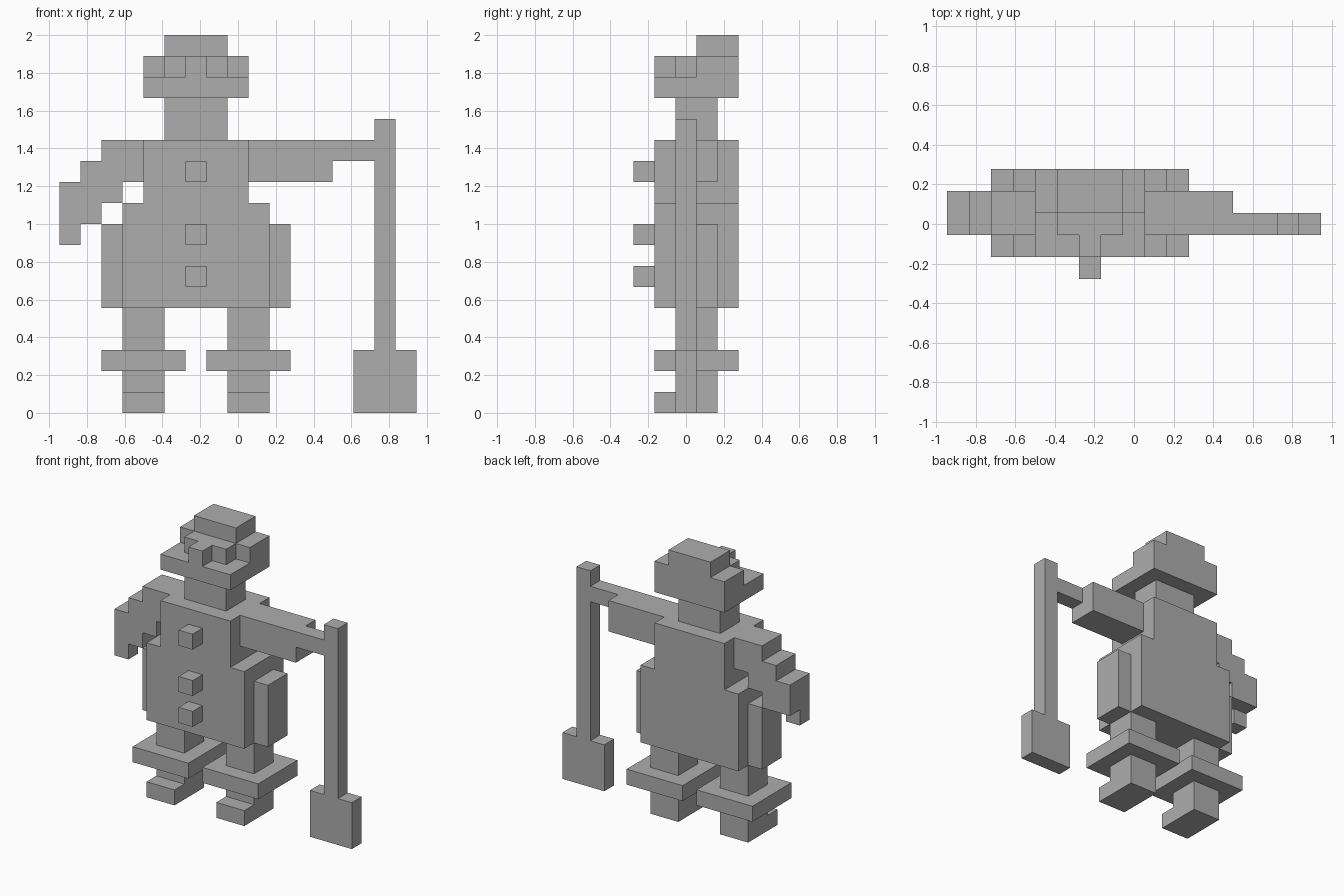
import bpy
import bmesh
from mathutils import Vector

cube = bpy.data.objects.get("Cube")
if cube:
    bpy.data.objects.remove(cube, do_unlink=True)

# The figure sits on a block lattice 17 wide, 5 deep and 18 high
UNIT = 2 / 18
ORIGIN = Vector((-8.5, -2.5, 0))

grey = bpy.data.materials.new("plain_grey")
grey.use_nodes = True
COLOUR = (0.42, 0.42, 0.42, 1)
grey.diffuse_color = COLOUR
grey.node_tree.nodes["Principled BSDF"].inputs["Base Color"].default_value = COLOUR


def part(name, *boxes):
    """Make one object from boxes given as (x range, y range, z range) in blocks."""
    bm = bmesh.new()
    for ranges in boxes:
        low = Vector([r[0] for r in ranges])
        high = Vector([r[1] for r in ranges])
        size, centre = high - low, (low + high) / 2 + ORIGIN
        for v in bmesh.ops.create_cube(bm, size=1)["verts"]:
            v.co = (v.co * size + centre) * UNIT
    mesh = bpy.data.meshes.new(name)
    bm.to_mesh(mesh)
    bm.free()
    mesh.materials.append(grey)
    obj = bpy.data.objects.new(name, mesh)
    bpy.context.collection.objects.link(obj)
    return obj


FULL = (1, 5)   # depth of the torso, head and cuffs
CORE = (2, 4)   # depth of the limbs and neck
THIN = (2, 3)   # depth of the shovel

# Legs with toes and wide cuffs
for side, x in (("right", 3), ("left", 8)):
    wide = (x, x + 2)
    part(side + "_leg", (wide, CORE, (0, 2)), (wide, CORE, (3, 5)))
    part(side + "_toe", (wide, (1, 2), (0, 1)))
    part(side + "_cuff", ((x - 1, x + 3), FULL, (2, 3)))

# Torso with side panels
part("belly", ((3, 10), FULL, (5, 10)))
part("chest", ((4, 9), FULL, (10, 13)))
for side, x in (("right", 2), ("left", 10)):
    part(side + "_side_panel", ((x, x + 1), CORE, (5, 9)))

# Buttons down the front
for name, z in (("lower", 6), ("middle", 8), ("upper", 11)):
    part(name + "_button", ((6, 7), (0, 1), (z, z + 1)))

# Right arm stepping down to the hand
part("right_arm",
     ((3, 4), CORE, (11, 13)),
     ((2, 3), CORE, (10, 13)),
     ((1, 2), CORE, (9, 12)),
     ((0, 1), CORE, (9, 11)))
part("right_fingers", ((0, 1), THIN, (8, 9)))

# Left arm reaching out to the shovel
part("left_arm", ((9, 13), CORE, (11, 13)))
part("left_hand", ((13, 15), THIN, (12, 13)))
part("shovel_handle", ((15, 16), THIN, (3, 14)))
part("shovel_blade", ((14, 17), THIN, (0, 3)))

# Neck, head and cap
part("neck", ((5, 8), CORE, (13, 15)))
part("jaw", ((4, 9), FULL, (15, 16)))
part("head_back", ((4, 9), (3, 5), (16, 17)))
part("face", ((5, 8), THIN, (16, 17)))
part("nose", ((6, 7), (1, 2), (16, 17)))
part("cap", ((5, 8), (3, 5), (17, 18)))
